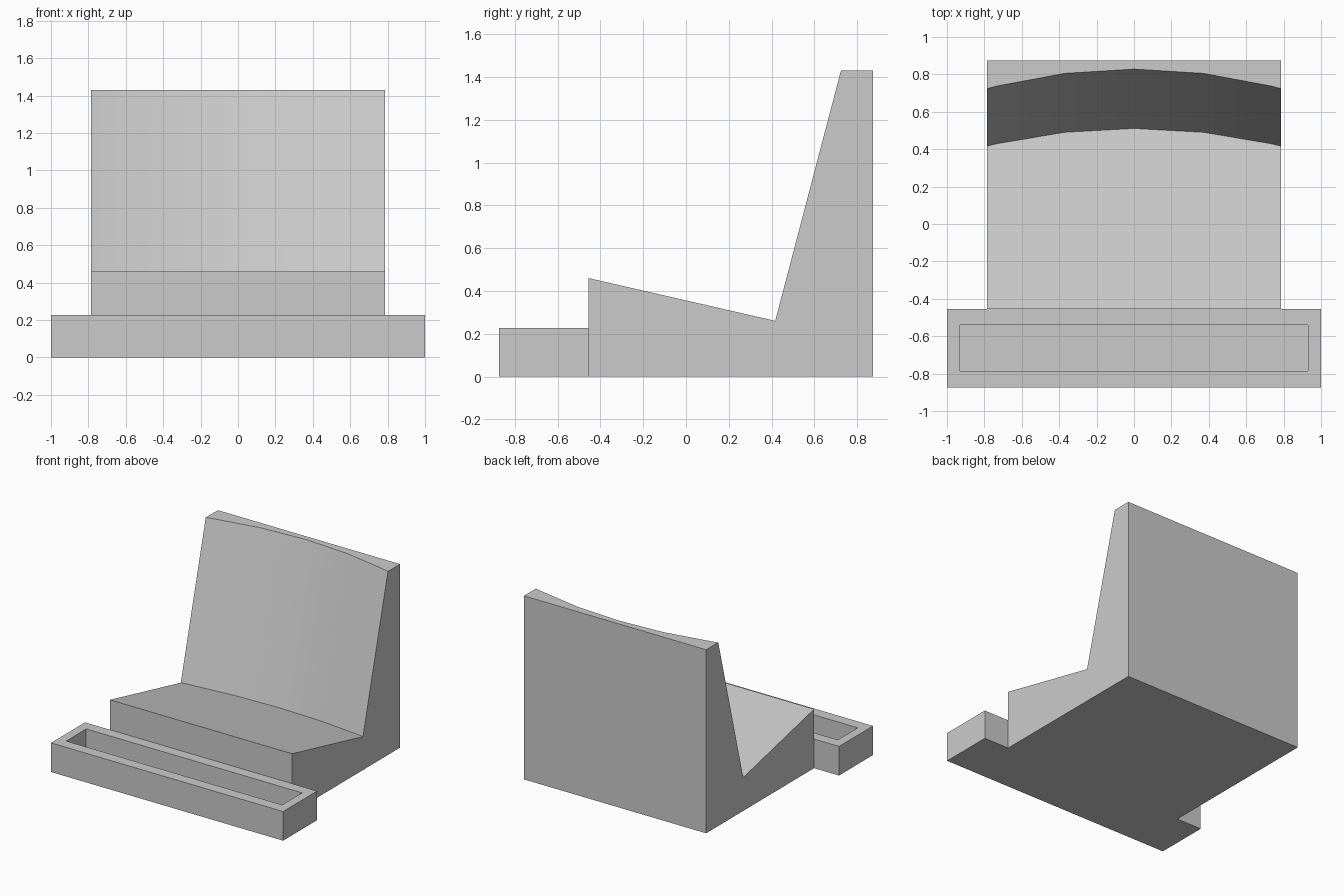
import bpy, bmesh, math

cube = bpy.data.objects.get("Cube")
if cube:
    bpy.data.objects.remove(cube, do_unlink=True)

grey = bpy.data.materials.new("plain grey")
grey.use_nodes = True
COLOUR = (0.6, 0.6, 0.6, 1)
grey.diffuse_color = COLOUR
grey.node_tree.nodes["Principled BSDF"].inputs["Base Color"].default_value = COLOUR


def finish(name, bm):
    bmesh.ops.recalc_face_normals(bm, faces=bm.faces)
    mesh = bpy.data.meshes.new(name)
    bm.to_mesh(mesh)
    bm.free()
    mesh.materials.append(grey)
    obj = bpy.data.objects.new(name, mesh)
    bpy.context.collection.objects.link(obj)
    return obj


# Seat body: side profiles lofted across the width, with a hollow curved back
HALF, FRONT, BACK, TOP, LIP = 0.785, -0.455, 0.873, 1.43, 0.46
RADIUS, SEAT_SLOPE = 3.1, -0.229


def side_profile(x):
    edge = math.sqrt(RADIUS**2 - HALF**2)
    hollow = math.sqrt(RADIUS**2 - x**2) - edge
    low, high = 0.417 + 0.93 * hollow, 0.724 + 1.03 * hollow
    crease = LIP + SEAT_SLOPE * (low - FRONT)
    return [(x, FRONT, 0), (x, FRONT, LIP), (x, low, crease),
            (x, high, TOP), (x, BACK, TOP), (x, BACK, 0)]


bm = bmesh.new()
columns = (-HALF, -0.73, -0.37, 0, 0.37, 0.73, HALF)
rings = [[bm.verts.new(p) for p in side_profile(x)] for x in columns]
for a, b in zip(rings, rings[1:]):
    for i in range(len(a)):
        j = (i + 1) % len(a)
        bm.faces.new((a[i], a[j], b[j], b[i]))
bm.faces.new(rings[0])
bm.faces.new(rings[-1])
body = finish("seat_body", bm)
body.select_set(True)
bpy.context.view_layer.objects.active = body
bpy.ops.object.shade_smooth_by_angle(angle=math.radians(20))

# Front tray: a block with a rectangular trough sunk into its top
bm = bmesh.new()


def rectangle(hx, y0, y1, z):
    return [bm.verts.new((x, y, z)) for x, y in
            ((-hx, y0), (hx, y0), (hx, y1), (-hx, y1))]


loops = [rectangle(1, -BACK, FRONT, 0), rectangle(1, -BACK, FRONT, 0.227),
         rectangle(0.93, -0.786, -0.54, 0.227), rectangle(0.93, -0.786, -0.54, 0.07)]
for a, b in zip(loops, loops[1:]):
    for i in range(4):
        j = (i + 1) % 4
        bm.faces.new((a[i], a[j], b[j], b[i]))
bm.faces.new(loops[0])
bm.faces.new(loops[-1])
finish("front_tray", bm)
